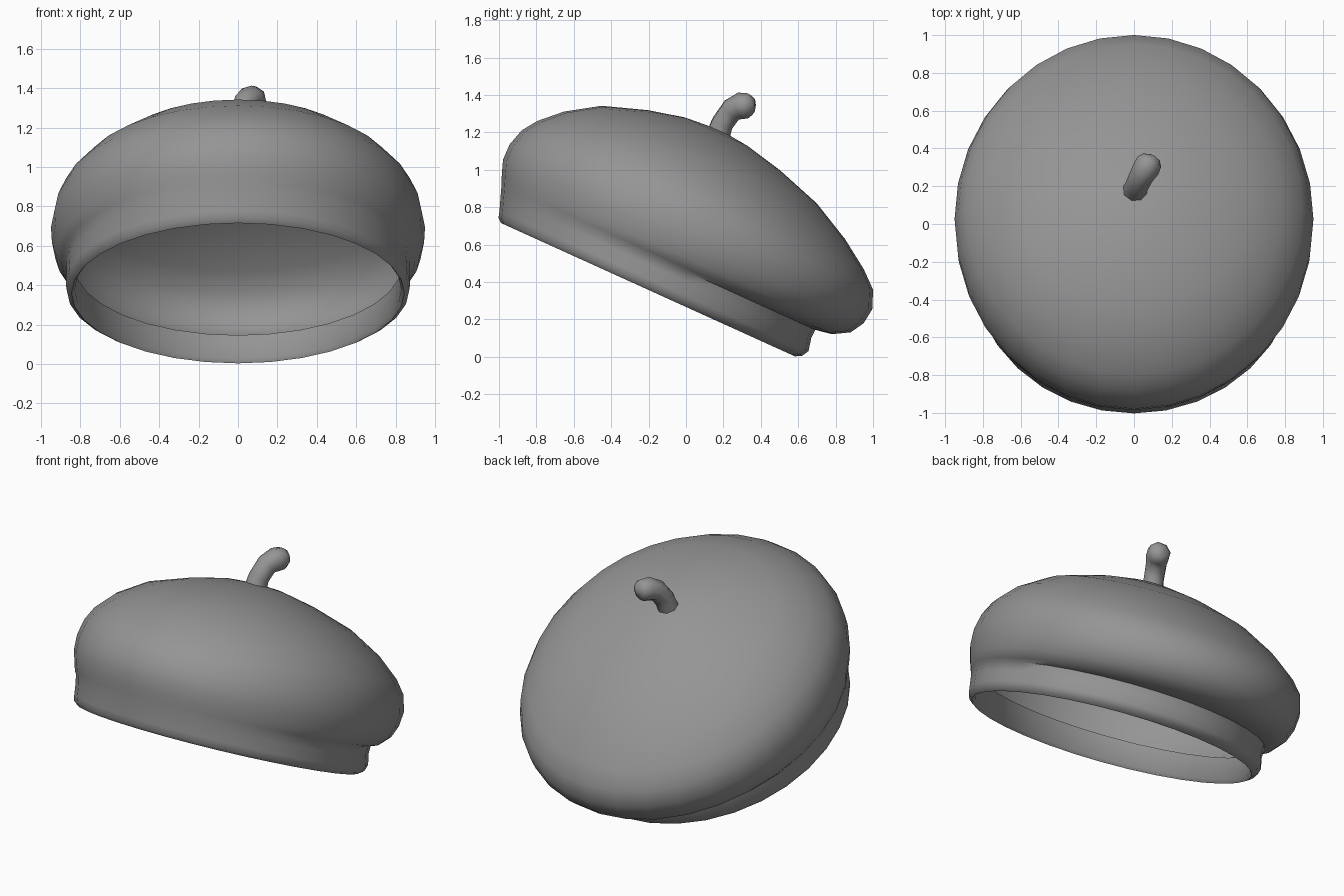
import bpy, bmesh, math
from mathutils import Vector

cube = bpy.data.objects.get("Cube")
if cube:
    bpy.data.objects.remove(cube, do_unlink=True)

felt = bpy.data.materials.new("grey_felt")
felt.use_nodes = True
GREY = (0.3, 0.3, 0.3, 1)
felt.diffuse_color = GREY
felt.node_tree.nodes["Principled BSDF"].inputs["Base Color"].default_value = GREY

# The hat is tilted back: its own axes, measured from the rim centre
TILT = math.radians(24.4)
RIM_CENTRE = Vector((0, -0.205, 0.36))
BACK = Vector((0, math.cos(TILT), -math.sin(TILT)))
UP = Vector((0, math.sin(TILT), math.cos(TILT)))
SIDES = 32


def place(x, back, up):
    return RIM_CENTRE + Vector((x, 0, 0)) + BACK * back + UP * up


def finish(obj, angle):
    bpy.ops.object.select_all(action='DESELECT')
    obj.select_set(True)
    bpy.context.view_layer.objects.active = obj
    bpy.ops.object.shade_smooth_by_angle(angle=math.radians(angle))


# Cross-sections: height, half width, front reach, back reach
sections = [
    # inner lining and rolled rim
    (.155, .83, -.85, .86), (.02, .83, -.845, .85), (0, .845, -.86, .865),
    # head band
    (.02, .87, -.885, .9), (.055, .875, -.895, .919),
    (.124, .87, -.92, .904), (.174, .875, -.938, .905),
    # overhanging crown
    (.19, .9, -.945, .996), (.24, .925, -.965, 1.083),
    (.313, .945, -.991, 1.126), (.4, .95, -.993, 1.137),
    (.497, .93, -.965, 1.098), (.577, .89, -.91, 1.007),
    (.682, .79, -.8, .849), (.793, .615, -.63, .634),
    (.874, .38, -.395, .378), (.92, .19, -.2, .17),
]

bm = bmesh.new()
rings = []
for up, width, front, back in sections:
    middle, reach = (front + back) / 2, (back - front) / 2
    ring = []
    for i in range(SIDES):
        a = math.tau * i / SIDES
        ring.append(bm.verts.new(
            place(width * math.sin(a), middle + reach * math.cos(a), up)))
    rings.append(ring)
for low, high in zip(rings, rings[1:]):
    for i in range(SIDES):
        j = (i + 1) % SIDES
        bm.faces.new((low[j], low[i], high[i], high[j]))
tip = bm.verts.new(place(0, 0, .937))
for i in range(SIDES):
    bm.faces.new((rings[-1][(i + 1) % SIDES], rings[-1][i], tip))
mesh = bpy.data.meshes.new("hat_body")
bm.to_mesh(mesh)
bm.free()
mesh.materials.append(felt)
body = bpy.data.objects.new("hat_body", mesh)
bpy.context.collection.objects.link(body)
finish(body, 60)

# Bent stalk on the crown: x, y, z, radius
stalk_path = [
    (0, .16, 1.15, .07), (.012, .195, 1.25, .062), (.035, .245, 1.32, .064),
    (.065, .295, 1.343, .072), (.082, .33, 1.342, .068),
    (.093, .355, 1.34, .048), (.097, .365, 1.339, .01),
]
curve = bpy.data.curves.new("stalk", 'CURVE')
curve.dimensions = '3D'
curve.bevel_depth = 1
curve.bevel_resolution = 2
curve.use_fill_caps = True
spline = curve.splines.new('POLY')
spline.points.add(len(stalk_path) - 1)
for point, (x, y, z, radius) in zip(spline.points, stalk_path):
    point.co = (x, y, z, 1)
    point.radius = radius
curve.materials.append(felt)
stalk = bpy.data.objects.new("stalk", curve)
bpy.context.collection.objects.link(stalk)
bpy.ops.object.select_all(action='DESELECT')
stalk.select_set(True)
bpy.context.view_layer.objects.active = stalk
bpy.ops.object.convert(target='MESH')
finish(bpy.context.view_layer.objects.active, 60)
